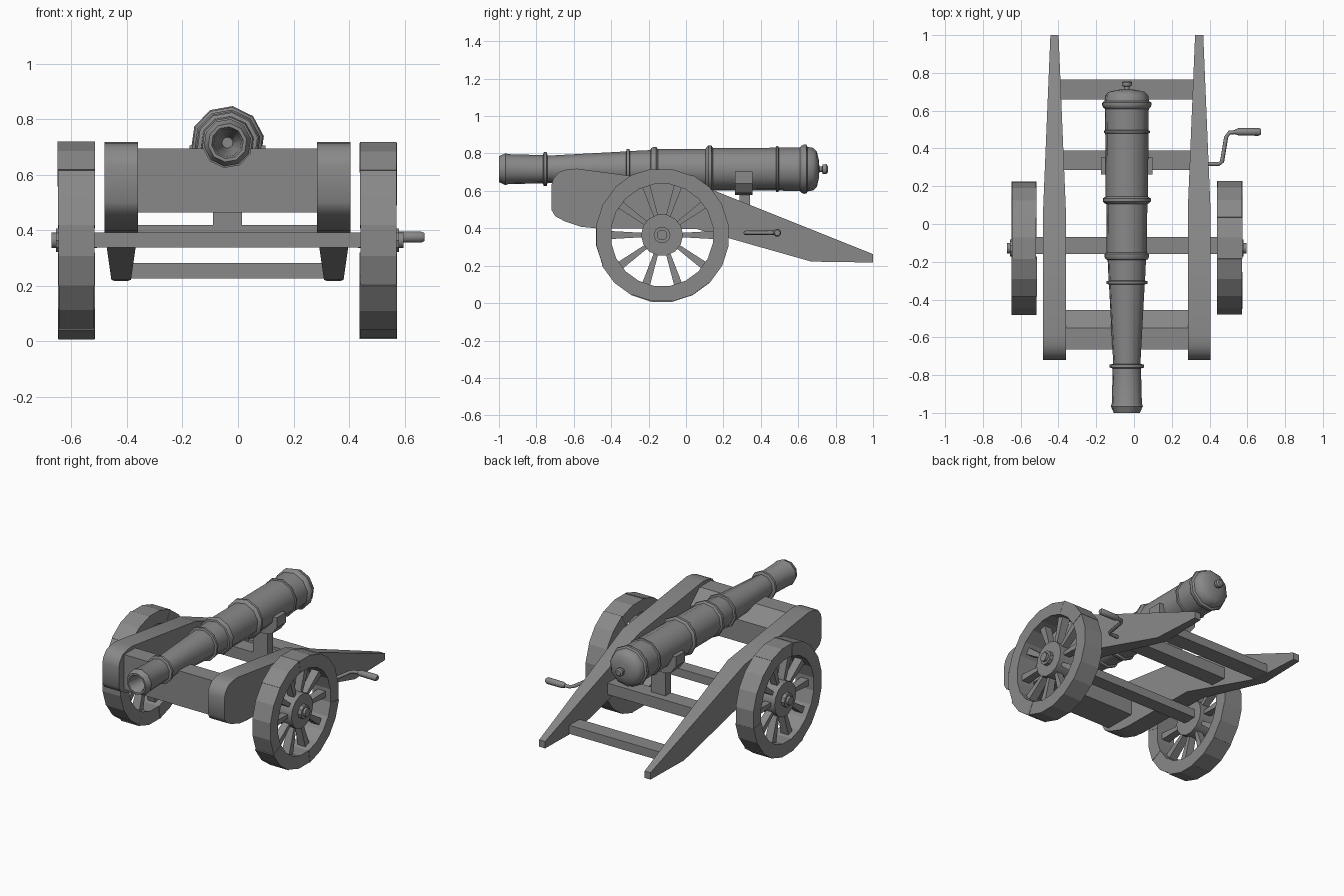
import bpy, bmesh, random
from math import sin, cos, pi, radians
from mathutils import Vector

if "Cube" in bpy.data.objects:
    bpy.data.objects.remove(bpy.data.objects["Cube"])

random.seed(4)
CX = -0.038                       # centre line of the carriage
AXLE_Y, AXLE_Z = -0.128, 0.364    # wheel centre
iron = bpy.data.materials.new("dark_grey")
iron.diffuse_color = (0.25, 0.25, 0.25, 1)
iron.use_nodes = True
iron.node_tree.nodes["Principled BSDF"].inputs["Base Color"].default_value = iron.diffuse_color


def finish(name, bm, smooth=None):
    bmesh.ops.recalc_face_normals(bm, faces=bm.faces)
    me = bpy.data.meshes.new(name)
    bm.to_mesh(me)
    bm.free()
    me.materials.append(iron)
    ob = bpy.data.objects.new(name, me)
    bpy.context.collection.objects.link(ob)
    if smooth:
        bpy.ops.object.select_all(action='DESELECT')
        ob.select_set(True)
        bpy.context.view_layer.objects.active = ob
        bpy.ops.object.shade_smooth_by_angle(angle=radians(smooth))
    return ob


def loft(bm, rings):
    """Join rings of points with quads and cap both ends."""
    rings = [[bm.verts.new(p) for p in r] for r in rings]
    n = len(rings[0])
    for a, b in zip(rings, rings[1:]):
        for i in range(n):
            j = (i + 1) % n
            bm.faces.new((a[i], a[j], b[j], b[i]))
    bm.faces.new(rings[0])
    bm.faces.new(rings[-1])


def prism_x(bm, pts, x0, x1):
    """Extrude a (y, z) outline along x."""
    loft(bm, [[(x, y, z) for y, z in pts] for x in (x0, x1)])


def box(name, x0, x1, y0, y1, z0, z1):
    bm = bmesh.new()
    prism_x(bm, [(y0, z0), (y1, z0), (y1, z1), (y0, z1)], x0, x1)
    return finish(name, bm)


def disc_x(name, x0, x1, r, n, smooth=None):
    bm = bmesh.new()
    prism_x(bm, [(AXLE_Y + r * cos(2 * pi * i / n), AXLE_Z + r * sin(2 * pi * i / n))
                 for i in range(n)], x0, x1)
    return finish(name, bm, smooth)


# Barrel: ten-sided lathe along y, with bands, breech dome, knob and bore
profile = [(-0.70, 0.02), (-0.98, 0.05), (-1.0, 0.058), (-1.0, 0.07),
           (-0.965, 0.086), (-0.95, 0.081), (-0.765, 0.076), (-0.76, 0.092),
           (-0.745, 0.092), (-0.74, 0.073), (-0.32, 0.096), (-0.317, 0.11),
           (-0.303, 0.11), (-0.30, 0.098), (-0.19, 0.103), (-0.187, 0.113),
           (-0.175, 0.12), (-0.16, 0.12), (-0.15, 0.109), (0.105, 0.11),
           (0.11, 0.12), (0.12, 0.129), (0.135, 0.129), (0.145, 0.114),
           (0.48, 0.116), (0.483, 0.124), (0.493, 0.124), (0.497, 0.116),
           (0.61, 0.118), (0.617, 0.127), (0.63, 0.133), (0.643, 0.132),
           (0.65, 0.12), (0.68, 0.115), (0.70, 0.095), (0.71, 0.05),
           (0.713, 0.015), (0.728, 0.015), (0.731, 0.026), (0.75, 0.027),
           (0.758, 0.018)]
bm = bmesh.new()
loft(bm, [[(CX + r * cos(radians(82 + 36 * i)), y, 0.716 + r * sin(radians(82 + 36 * i)))
           for i in range(10)] for y, r in profile])
finish("barrel", bm, 40)

# Cheeks: thick side boards tapering to the tail
cheek = [(-0.72, 0.63), (-0.71, 0.665), (-0.68, 0.70), (-0.64, 0.713), (-0.585, 0.719),
         (0.08, 0.63), (1.0, 0.262), (1.0, 0.217), (0.67, 0.222), (0.06, 0.395),
         (-0.48, 0.40), (-0.56, 0.408), (-0.65, 0.438), (-0.70, 0.465), (-0.72, 0.50)]
for side, s in (("left", -1), ("right", 1)):
    bm = bmesh.new()
    mid = CX + s * 0.383
    prism_x(bm, cheek, mid - 0.06, mid + 0.06)
    for v in bm.verts:
        t = max(0, (v.co.y - 0.08) / 0.92)
        v.co.x = mid + (v.co.x - mid) * (1 - 0.64 * t)
    finish(side + "_cheek", bm, 35)

# Cross beams between the cheeks
bm = bmesh.new()
prism_x(bm, [(-0.665, 0.465), (-0.665, 0.695), (-0.55, 0.695), (-0.455, 0.61), (-0.455, 0.465)],
        CX - 0.33, CX + 0.33)
finish("front_transom", bm)
box("middle_transom", CX - 0.35, CX + 0.35, 0.285, 0.39, 0.345, 0.42)
box("rear_transom", CX - 0.37, CX + 0.37, 0.66, 0.765, 0.226, 0.282)
box("axle_beam", CX - 0.49, CX + 0.49, -0.16, -0.07, 0.338, 0.393)

# Elevating post and the saddle under the breech
box("elevating_post", CX - 0.052, CX + 0.052, 0.285, 0.342, 0.40, 0.60)
bm = bmesh.new()
saddle = [(-0.137, 0.705), (-0.137, 0.64), (-0.10, 0.59), (-0.05, 0.577),
          (0.05, 0.577), (0.10, 0.59), (0.137, 0.64), (0.137, 0.705)]
loft(bm, [[(CX + x, y, z) for x, z in saddle] for y in (0.262, 0.356)])
finish("saddle", bm)

# Wheels: separate rim blocks, wedge spokes, hub, axle end and nut
SPOKES, SEGMENT = 10, pi / 10
for side, s in (("left", -1), ("right", 1)):
    wx = CX + s * 0.544

    def polar(x, r, a, t=0.0):
        return (x, AXLE_Y + r * cos(a) - t * sin(a), AXLE_Z + r * sin(a) + t * cos(a))

    bm = bmesh.new()
    for k in range(SPOKES):
        h, r = 0.066 + random.uniform(-0.003, 0.002), 0.359 + random.uniform(-0.004, 0.003)
        loft(bm, [[polar(wx - h, 0.275, a), polar(wx + h, 0.275, a),
                   polar(wx + h, r, a), polar(wx - h, r, a)]
                  for a in (SEGMENT * (2 * k + j - 0.5) for j in range(3))])
    finish(side + "_wheel_rim", bm)

    bm = bmesh.new()
    for k in range(SPOKES):
        a = 2 * pi * k / SPOKES
        loft(bm, [[polar(wx - d, r, a, -w), polar(wx + d, r, a, -w),
                   polar(wx + d, r, a, w), polar(wx - d, r, a, w)]
                  for r, w, d in ((0.09, 0.011, 0.022), (0.285, 0.022, 0.028))])
    finish(side + "_wheel_spokes", bm)

    disc_x(side + "_wheel_hub", wx - 0.05, wx + 0.05, 0.112, 14, 30)
    disc_x(side + "_axle_end", CX + s * 0.47, CX + s * 0.634, 0.028, 12, 35)
    disc_x(side + "_axle_nut", CX + s * 0.59, CX + s * 0.618, 0.045, 10)

# Crank: bent rod on the right cheek with a round grip
path = [(0.36, 0.318), (0.45, 0.318), (0.466, 0.33), (0.488, 0.46), (0.505, 0.484), (0.56, 0.488)]
bm = bmesh.new()
P = [Vector((x, y, 0.376)) for x, y in path]
rings = []
for i, p in enumerate(P):
    d = (P[min(i + 1, len(P) - 1)] - P[max(i - 1, 0)]).normalized()
    side_dir = Vector((-d.y, d.x, 0))
    rings.append([p + 0.011 * (side_dir * cos(k * pi / 4) + Vector((0, 0, sin(k * pi / 4))))
                  for k in range(8)])
loft(bm, rings)
finish("crank_rod", bm, 50)
bm = bmesh.new()
loft(bm, [[(x, 0.488 + r * cos(k * pi / 5), 0.376 + r * sin(k * pi / 5)) for k in range(10)]
          for x, r in ((0.535, 0.013), (0.555, 0.02), (0.66, 0.021), (0.672, 0.015))])
finish("crank_grip", bm, 40)
